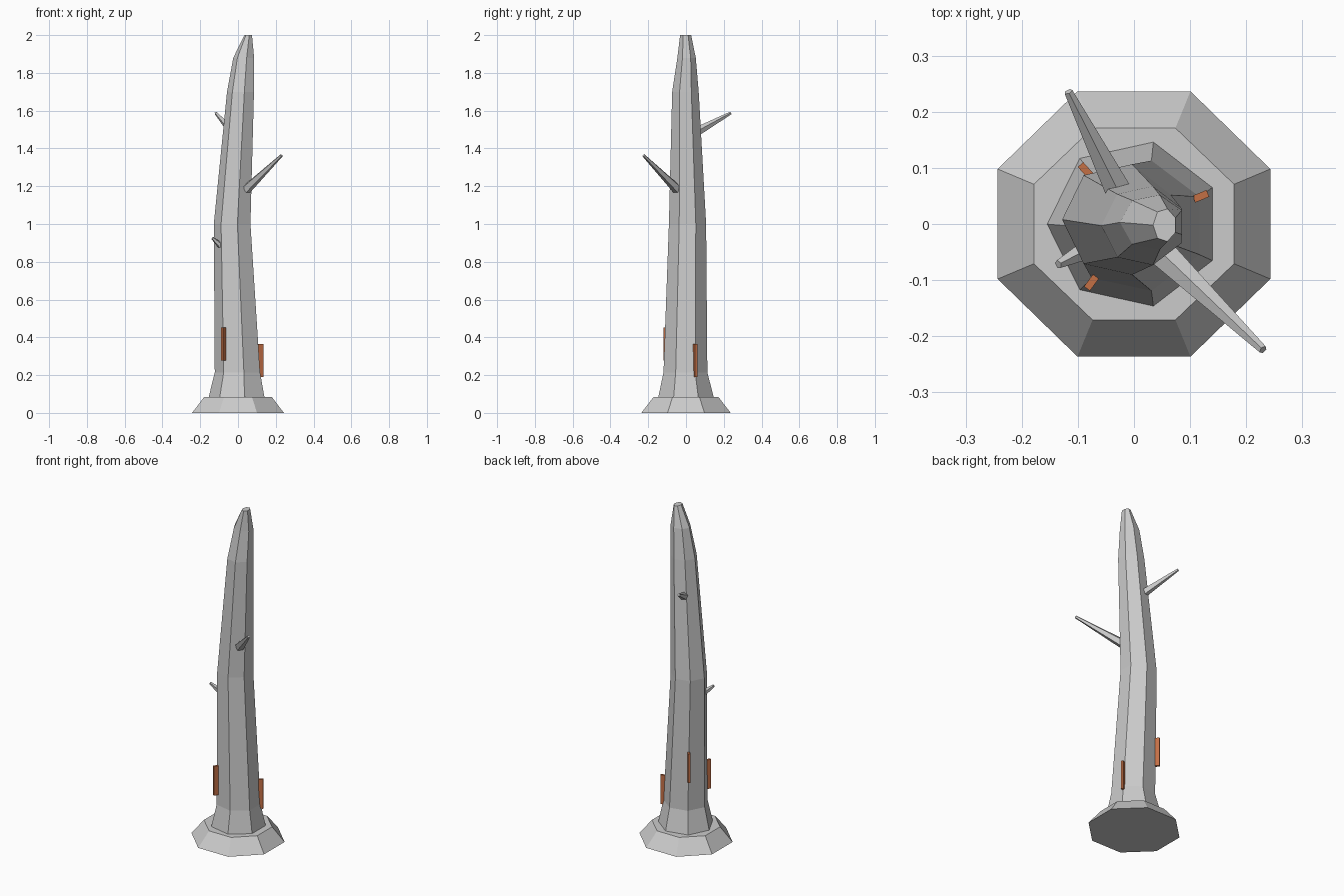
import bpy, bmesh, math
from mathutils import Vector, Matrix

if "Cube" in bpy.data.objects:
    bpy.data.objects.remove(bpy.data.objects["Cube"])


def add_object(name, bm):
    bmesh.ops.recalc_face_normals(bm, faces=bm.faces)
    me = bpy.data.meshes.new(name)
    bm.to_mesh(me)
    bm.free()
    ob = bpy.data.objects.new(name, me)
    bpy.context.collection.objects.link(ob)
    return ob


def loft(name, rings, sides, start):
    """Skin rings of (centre x, centre y, z, radius x, radius y), capped at both ends."""
    bm = bmesh.new()
    loops = []
    for cx, cy, z, rx, ry in rings:
        angles = [start + 2 * math.pi * i / sides for i in range(sides)]
        loops.append([bm.verts.new((cx + rx * math.cos(a), cy + ry * math.sin(a), z))
                      for a in angles])
    for lo, hi in zip(loops, loops[1:]):
        for i in range(sides):
            j = (i + 1) % sides
            bm.faces.new((lo[i], lo[j], hi[j], hi[i]))
    bm.faces.new(loops[0][::-1])
    bm.faces.new(loops[-1])
    return add_object(name, bm)


def branch(name, base, tip, r1, r2):
    base, tip = Vector(base), Vector(tip)
    axis = tip - base
    mat = Matrix.Translation((base + tip) / 2) @ axis.to_track_quat('Z', 'Y').to_matrix().to_4x4()
    bm = bmesh.new()
    bmesh.ops.create_cone(bm, cap_ends=True, segments=5, radius1=r1, radius2=r2,
                          depth=axis.length, matrix=mat)
    return add_object(name, bm)


# Octagonal root mound
loft("root_base", [(0, 0, 0, 0.263, 0.256), (0, 0, 0.085, 0.193, 0.185)], 8, math.pi / 8)

# Seven-sided bent trunk
loft("trunk", [
    (0.0, 0.0, 0.08, 0.156, 0.151),
    (0.003, -0.003, 0.215, 0.126, 0.119),
    (-0.026, 0.008, 1.0, 0.102, 0.101),
    (0.017, -0.003, 1.7, 0.075, 0.072),
    (0.033, 0.003, 1.88, 0.058, 0.05),
    (0.055, -0.002, 2.0, 0.021, 0.03),
], 7, math.pi)

# Broken branches
branch("branch_front", (0.045, -0.047, 1.185), (0.23, -0.224, 1.363), 0.027, 0.008)
branch("branch_back", (-0.026, 0.055, 1.487), (-0.117, 0.236, 1.587), 0.025, 0.008)
branch("branch_stub", (-0.092, -0.05, 0.885), (-0.135, -0.072, 0.926), 0.017, 0.008)

# Rust-brown bark strips set radially into the trunk
bark = bpy.data.materials.new("bark_brown")
bark.diffuse_color = (0.55, 0.16, 0.06, 1)
bark.use_nodes = True
bark.node_tree.nodes["Principled BSDF"].inputs["Base Color"].default_value = bark.diffuse_color
for i, (deg, z) in enumerate([(234, 0.365), (22.5, 0.278), (132, 0.482)]):
    mat = (Matrix.Rotation(math.radians(deg), 4, 'Z') @ Matrix.Translation((0.129, 0, z))
           @ Matrix.Diagonal((0.027, 0.013, 0.176, 1)))
    bm = bmesh.new()
    bmesh.ops.create_cube(bm, size=1, matrix=mat)
    add_object(f"bark_strip_{i + 1}", bm).data.materials.append(bark)
